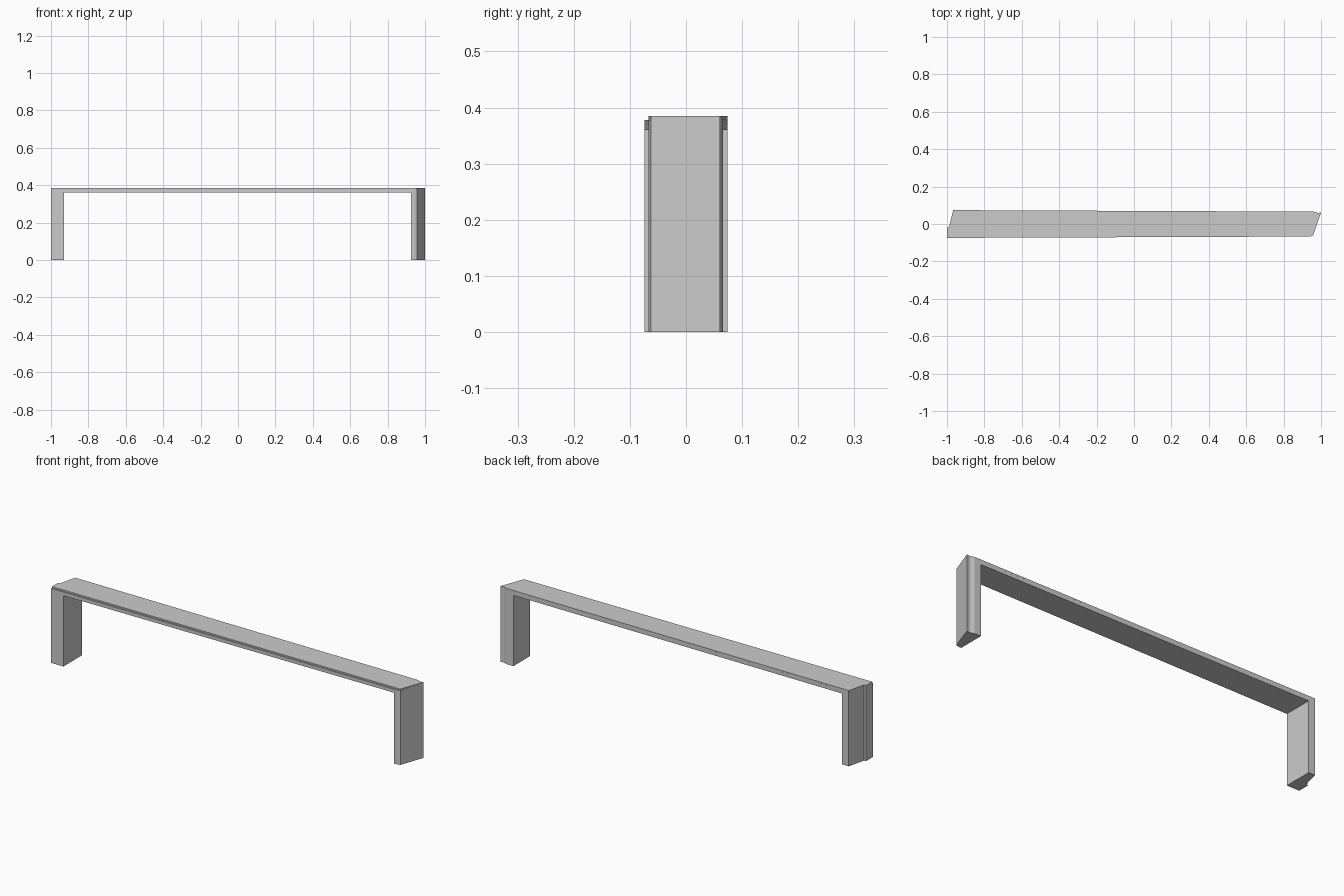
import bpy, bmesh

if "Cube" in bpy.data.objects:
    bpy.data.objects.remove(bpy.data.objects["Cube"])


def prism(name, outline, z0, z1):
    """Extrude a plan outline (x, y) straight up from z0 to z1."""
    bm = bmesh.new()
    face = bm.faces.new([bm.verts.new((x, y, z0)) for x, y in outline])
    ext = bmesh.ops.extrude_face_region(bm, geom=[face])
    verts = [g for g in ext["geom"] if isinstance(g, bmesh.types.BMVert)]
    bmesh.ops.translate(bm, verts=verts, vec=(0, 0, z1 - z0))
    bmesh.ops.recalc_face_normals(bm, faces=bm.faces)
    mesh = bpy.data.meshes.new(name)
    bm.to_mesh(mesh)
    bm.free()
    obj = bpy.data.objects.new(name, mesh)
    bpy.context.collection.objects.link(obj)
    return obj


LEDGE, TOP, UNDER = 0.378, 0.385, 0.36

# outer end shapes, running back to front (left) and front to back (right)
left_end = [(-0.967, 0.074), (-0.989, -0.018), (-1.0, -0.018)]
right_end = [(0.957, -0.062), (1.0, 0.061), (0.982, 0.059), (0.96, 0.066)]

# legs
prism("left_leg", left_end + [(-1.0, -0.074), (-0.93, -0.074), (-0.93, 0.074)], 0, LEDGE)
prism("right_leg", [(0.925, 0.066), (0.925, -0.067), (0.94, -0.067)] + right_end, 0, LEDGE)

# crossbar between the legs, tapering slightly to the right
prism("crossbar", [(-0.93, -0.074), (0.925, -0.067), (0.925, 0.066), (-0.93, 0.074)],
      UNDER, LEDGE)

# thin top plate set back from the front edge to leave a ledge
prism("top_plate", left_end + [(-1.0, -0.067), (0.955, -0.062)] + right_end[1:], LEDGE, TOP)
